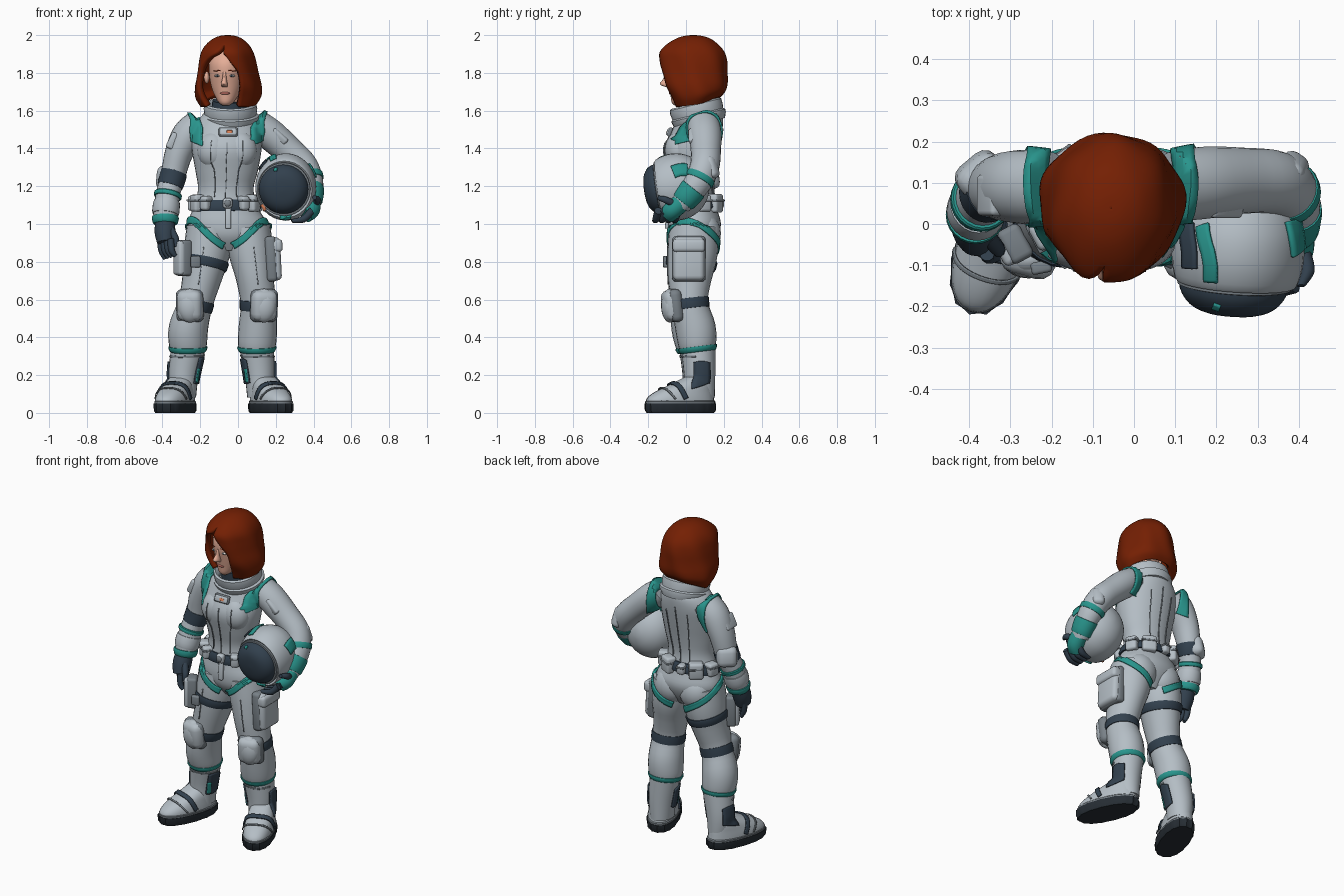
import bpy, bmesh, math
from mathutils import Vector, Matrix, Euler
from mathutils.bvhtree import BVHTree


def mat(name, r, g, b):
    m = bpy.data.materials.new(name)
    m.diffuse_color = (r, g, b, 1)
    return m


SUIT, TEAL = mat("suit grey", 0.46, 0.515, 0.56), mat("teal trim", 0.022, 0.30, 0.265)
NAVY, SOLE = mat("dark slate", 0.032, 0.052, 0.076), mat("sole black", 0.02, 0.027, 0.035)
SEAM, HAIR = mat("seam grey", 0.19, 0.22, 0.245), mat("red hair", 0.175, 0.014, 0.001)
SKIN, LIPS = mat("skin", 0.78, 0.42, 0.31), mat("lips", 0.48, 0.15, 0.12)
WHITE, MARK = mat("eye white", 0.75, 0.70, 0.66), mat("orange mark", 0.70, 0.22, 0.10)


def finish(name, bm, m, recalc=True):
    if recalc:
        bmesh.ops.recalc_face_normals(bm, faces=bm.faces)
    me = bpy.data.meshes.new(name)
    bm.to_mesh(me)
    bm.free()
    me.materials.append(m)
    ob = bpy.data.objects.new(name, me)
    bpy.context.collection.objects.link(ob)
    return ob


def sample(path, u):
    """Smooth interpolation through a list of tuples."""
    n = len(path)
    i = max(0, min(int(u), n - 2))
    f = u - i
    a, b, c, d = (path[max(0, min(n - 1, i + k))] for k in (-1, 0, 1, 2))
    return [q + 0.5 * f * (r - p + f * (2 * p - 5 * q + 4 * r - s + f * (3 * (q - r) + s - p)))
            for p, q, r, s in zip(a, b, c, d)]


def smooth(path, sub=4):
    return [sample(path, i / sub) for i in range((len(path) - 1) * sub + 1)]


def at_z(path, z):
    lo, hi = 0.0, len(path) - 1.0
    up = path[-1][2] > path[0][2]
    for _ in range(40):
        mid = (lo + hi) / 2
        if (sample(path, mid)[2] < z) == up:
            lo = mid
        else:
            hi = mid
    return lo


def loft(name, rings, m, axis=None, n=24, power=1.0, wave=0):
    """Skin elliptical rings (x, y, z, rx, ry) along their path."""
    bm = bmesh.new()
    rows = []
    for i, r in enumerate(rings):
        t = Vector(axis) if axis else Vector(rings[min(i + 1, len(rings) - 1)][:3]) - Vector(rings[max(i - 1, 0)][:3])
        t.normalize()
        u = Vector((1, 0, 0))
        u = (u - t * u.dot(t)).normalized()
        v = t.cross(u)
        row = []
        for k in range(n):
            a = 2 * math.pi * k / n
            w = 1 + wave * math.cos(n / 3 * a)
            c, s = (math.copysign(abs(q) ** power, q) * w for q in (math.cos(a), math.sin(a)))
            row.append(bm.verts.new(Vector(r[:3]) + u * c * r[3] + v * s * r[4]))
        rows.append(row)
    for p, q in zip(rows, rows[1:]):
        for k in range(n):
            bm.faces.new((p[k], p[(k + 1) % n], q[(k + 1) % n], q[k]))
    bm.faces.new(rows[0][::-1])
    bm.faces.new(rows[-1])
    return finish(name, bm, m)


def band(name, path, z0, z1, m, g=0.01):
    """Raised cuff around a lofted part between two heights."""
    u0, u1 = at_z(path, z0), at_z(path, z1)
    rings = []
    for f, k in ((0, -.005), (.02, g * .6), (.2, g), (.5, g), (.8, g), (.98, g * .6), (1, -.005)):
        r = sample(path, u0 + (u1 - u0) * f)
        rings.append(r[:3] + [r[3] + k, r[4] + k])
    return loft(name, rings, m, axis=Vector(rings[-1][:3]) - Vector(rings[0][:3]))


def ball(name, loc, size, m):
    bm = bmesh.new()
    bmesh.ops.create_uvsphere(bm, u_segments=20, v_segments=12, radius=1)
    bm.transform(Matrix.Translation(loc) @ Matrix.Diagonal((*size, 1)))
    return finish(name, bm, m)


def box(name, loc, size, m, rot=(0, 0, 0), bevel=0.015):
    bm = bmesh.new()
    bmesh.ops.create_cube(bm, size=1)
    bm.transform(Matrix.Diagonal((*size, 1)))
    bmesh.ops.bevel(bm, geom=bm.edges[:], offset=min(bevel, min(size) * .45), segments=3, profile=.5, affect='EDGES')
    bm.transform(Matrix.Translation(loc) @ Euler(rot).to_matrix().to_4x4())
    return finish(name, bm, m)


def surface(*objs):
    vs, fs = [], []
    for o in objs:
        k = len(vs)
        vs += [v.co.copy() for v in o.data.vertices]
        fs += [[i + k for i in p.vertices] for p in o.data.polygons]
    return BVHTree.FromPolygons(vs, fs)


def strap(name, pts, width, m, tree, h=0.006, centre=None):
    """Thin ribbon laid over a surface, cast towards a centre where parts overlap."""
    def place(p):
        if centre:
            d = (p - Vector(centre)).normalized()
            q, nrm, _, _ = tree.ray_cast(p + d * .08, -d)
            if q:
                return q, d
        return tree.find_nearest(p)[:2]
    line = [Vector(p) for p in smooth(pts, 6)]
    bm = bmesh.new()
    rows = []
    for i, p in enumerate(line):
        t = (line[min(i + 1, len(line) - 1)] - line[max(i - 1, 0)]).normalized()
        q, nrm = place(p)
        side = t.cross(nrm).normalized() * width
        row = []
        for k in range(5):
            a = q + side * (k / 4 - .5)
            a, n2 = (a, nrm) if width < .02 else place(a)
            row.append(bm.verts.new(a + n2 * h))
        rows.append(row)
    for a, b in zip(rows, rows[1:]):
        for k in range(4):
            bm.faces.new((a[k], a[k + 1], b[k + 1], b[k]))
    s = finish(name, bm, m).modifiers.new("thickness", 'SOLIDIFY')
    s.thickness, s.offset = 0.009 if width >= .02 else .006, 0


# Torso, bust and seat
torso_path = [(-.05, .04, .86, .07, .08), (-.05, .04, .93, .185, .125), (-.055, .045, 1.0, .21, .14),
              (-.065, .04, 1.08, .175, .125), (-.065, .035, 1.18, .147, .11), (-.06, .03, 1.28, .165, .125),
              (-.06, .03, 1.40, .185, .147), (-.06, .06, 1.5, .18, .133), (-.055, .075, 1.57, .14, .12),
              (-.045, .075, 1.6, .1, .095)]
torso = loft("torso", smooth(torso_path), SUIT, axis=(0, 0, 1), n=32)
extras = []
for s in (-1, 1):
    extras.append(ball("bust", (-.058 + s * .07, -.038, 1.39), (.09, .075, .1), SUIT))
    extras.append(ball("seat", (-.052 + s * .085, .095, .95), (.105, .09, .11), SUIT))

# Collar and neck
loft("collar", [(-.04, .075, 1.53, .13, .135), (-.04, .07, 1.56, .15, .145), (-.04, .065, 1.575, .15, .147),
                (-.04, .063, 1.582, .138, .138), (-.04, .055, 1.61, .142, .142), (-.04, .05, 1.632, .138, .14),
                (-.04, .049, 1.64, .128, .13), (-.04, .053, 1.625, .115, .115), (-.04, .06, 1.59, .1, .1)],
     SUIT, axis=(0, -.24, 1), n=32)
loft("inner_collar", [(-.045, .06, 1.58, .1, .1), (-.05, .04, 1.655, .085, .085)], NAVY, axis=(0, -.2, 1))
loft("neck", [(-.05, .05, 1.6, .065, .065), (-.055, .035, 1.72, .058, .062)], SKIN)

# Legs, boots and feet
legs = []
LEGS = {
    -1: [(-.15, .04, .98, .122, .13), (-.165, .035, .85, .123, .133), (-.19, .02, .72, .105, .117),
         (-.225, .01, .58, .092, .097), (-.262, .03, .45, .104, .107), (-.265, .045, .36, .1, .1), (-.265, .05, .32, .085, .085)],
    1: [(.05, .04, .98, .122, .13), (.068, .035, .85, .118, .133), (.088, .02, .72, .1, .117),
        (.108, .02, .58, .094, .097), (.105, .05, .45, .102, .107), (.1, .06, .36, .1, .1), (.1, .065, .32, .085, .085)]}
FEET = {-1: ((-.265, .055), (-.288, .065), (-.333, -.03), -.34), 1: ((.1, .065), (.115, .072), (.174, -.03), .4)}
for s in (-1, 1):
    path = LEGS[s]
    legs.append(loft("leg", smooth(path), SUIT))
    band("shin_ring", path, .352, .322, TEAL, .008)
    band("knee_strap", path, .605, .55, NAVY, .006)
    top, low, mid, turn = FEET[s]
    boot = loft("boot_shaft", smooth([(*top, .335, .09, .09), (*low, .2, .08, .083), (*low, .08, .066, .08)]), SUIT)
    F = Matrix.Translation((mid[0], mid[1], 0)) @ Matrix.Rotation(turn, 4, 'Z')
    sole = loft("sole", [(0, 0, 0, .083, .185), (0, 0, .012, .09, .195), (0, 0, .05, .091, .197)], SOLE,
                axis=(0, 0, 1), n=48, power=.88, wave=.02)
    shoe = loft("shoe", smooth([(0, 0, .04, .086, .19), (0, 0, .075, .085, .186), (0, .02, .11, .08, .162),
                                (0, .06, .15, .072, .114), (0, .095, .19, .055, .062)]), SUIT, axis=(0, 0, 1), n=32, power=.89)
    toe = loft("toe_rim", [(0, 0, .048, .088, .193), (0, 0, .06, .089, .193), (0, 0, .066, .084, .186)], SEAM,
               axis=(0, 0, 1), n=32, power=.87)
    for o in (sole, shoe, toe):
        o.data.transform(F)
    ft, bt = surface(shoe), surface(boot, shoe)
    for name, fy, fz, w, m in (("foot_strap", -.035, .14, .026, NAVY), ("toe_seam", -.095, .115, .01, SEAM)):
        strap(name, [F @ Vector(p) for p in ((-.1, fy + .03, .075), (-.06, fy, fz), (0, fy - .01, fz + .01),
                                             (.06, fy, fz), (.1, fy + .03, .075))], w, m, ft)
    for d in (-1, 1):
        py = .09 if d == s else .04
        strap("boot_panel", [(low[0] + d * .1, py, .29), (low[0] + d * .1, py, .21), (low[0] + d * .1, py, .135)], .095,
              NAVY, bt, centre=(low[0], .075, .21))
    strap("boot_panel_trim", [(low[0] - s * .09, .0, .24), (low[0] - s * .09, -.0, .15)], .02, TEAL, bt, .009,
          centre=(low[0], .075, .2))
    strap("boot_seam", [(top[0] - .1, .05, .3), (top[0], -.06, .295), (top[0] + .1, .05, .3)], .01, SEAM, bt, .002)
    # Rounded knee pad
    kx = path[3][0] + s * .03
    box("knee_pad", (kx, -.078, .568), (.138, .09, .165), SUIT, (.12, 0, s * .25), .04)
    ball("knee_pad_dome", (kx, -.085, .568), (.066, .047, .09), SUIT)
    box("knee_pad_rim", (kx, -.062, .568), (.148, .07, .175), SEAM, (.12, 0, s * .25), .031)
    strap("leg_seam", [(path[1][0] + s * .02, -.12, .88), (path[2][0] + s * .02, -.1, .68)], .004, SEAM, surface(legs[-1]), .002)

# Hip trim loops
hips = surface(torso, *legs, *extras)
for s in (-1, 1):
    strap("hip_trim", [(-.052 + s * x, y, z) for x, y, z in (
        (.003, -.1, .868), (.09, -.1, .93), (.19, -.05, 1.025), (.225, .04, 1.015), (.2, .14, .95),
        (.11, .19, .88), (.03, .17, .83))], .034, TEAL, hips, centre=(-.052 + s * .1, .04, .94))

# Thigh gear
band("thigh_strap", LEGS[-1], .815, .765, NAVY, .008)
box("thigh_holster", (-.298, -.055, .82), (.07, .08, .18), SUIT, (0, 0, .5))
box("holster_edge", (-.288, -.048, .82), (.06, .09, .19), SEAM, (0, 0, .5))
box("holster_clip", (-.225, -.105, .80), (.05, .03, .06), SEAM, (0, 0, .2), .008)
box("thigh_pocket", (.19, .015, .815), (.075, .165, .23), SUIT, (0, -.05, 0), .025)
box("pocket_flap", (.198, .015, .885), (.075, .172, .07), SUIT, (0, -.05, 0), .02)
box("pocket_edge", (.175, .015, .815), (.06, .178, .24), SEAM, (0, -.05, 0), .02)

# Belt with pouches all the way round
band("belt", torso_path, 1.075, 1.135, NAVY, .014)
for deg, w, h in ((-152, .07, .09), (-127, .05, .075), (-57, .05, .075), (-33, .07, .09),
                  (25, .07, .09), (62, .085, .1), (98, .05, .06), (128, .085, .1), (165, .07, .08)):
    a = math.radians(deg)
    p = (-.065 + .17 * math.cos(a), .038 + .13 * math.sin(a), 1.11)
    box("belt_pouch", p, (.065, w, h), SUIT, (0, 0, a))
    box("pouch_flap", (p[0], p[1], 1.125), (.071, w + .005, .012), SEAM, (0, 0, a), .004)
box("buckle", (-.055, -.095, 1.11), (.05, .04, .055), SUIT)
ball("buckle_centre", (-.055, -.113, 1.11), (.018, .01, .018), SEAM)
box("belt_tab", (-.052, -.097, 1.03), (.03, .02, .11), SUIT, (-.1, 0, 0), .006)

# Arms
ARM_R = [(-.205, .09, 1.535, .075, .085), (-.265, .09, 1.47, .085, .09), (-.315, .09, 1.37, .074, .083),
         (-.345, .085, 1.25, .065, .07), (-.37, .06, 1.16, .064, .068), (-.383, .03, 1.06, .066, .068), (-.385, .015, 1.0, .055, .055)]
ARM_L = [(.095, .09, 1.535, .075, .085), (.17, .1, 1.475, .083, .088), (.265, .105, 1.39, .078, .08),
         (.345, .1, 1.31, .076, .077), (.383, .065, 1.225, .068, .073), (.388, .0, 1.14, .058, .064), (.383, -.03, 1.1, .05, .055)]
arm_r = loft("right_arm", smooth(ARM_R), SUIT)
arm_l = loft("left_arm", smooth(ARM_L), SUIT)
band("elbow_band", ARM_R, 1.275, 1.2, NAVY, .006)
band("forearm_ring", ARM_R, 1.165, 1.14, TEAL)
band("cuff", ARM_R, 1.12, 1.05, SUIT, .006)
band("wrist_ring", ARM_R, 1.04, 1.0, TEAL)
band("forearm_ring", ARM_L, 1.255, 1.225, TEAL, .006)
band("gauntlet", ARM_L, 1.19, 1.115, TEAL, .006)
box("shoulder_patch", (-.345, .07, 1.44), (.045, .1, .09), SUIT, (0, .45, 0), .012)
box("shoulder_patch", (.225, .06, 1.47), (.1, .09, .04), SUIT, (.3, .75, 0), .012)
box("elbow_pad", (.383, .135, 1.3), (.07, .06, .12), SUIT, (.3, 0, -.6), .025)
box("elbow_pad", (-.372, .118, 1.245), (.12, .09, .125), SUIT, (.15, 0, .7), .035)

# Gloves
loft("right_glove", smooth([(-.385, .015, 1.02, .05, .05), (-.387, -.01, .96, .055, .055), (-.383, -.03, .9, .045, .05)]), NAVY)
for k in range(4):
    x, y = -.41 + k * .018, .0 - k * .024
    loft("right_finger", smooth([(x, y, .92, .018, .018), (x + .005, y - .008, .86, .017, .017),
                                 (x + .025, y - .008, .815 + .005 * k, .011, .011)]), NAVY, n=10)
loft("right_thumb", smooth([(-.355, -.03, .97, .02, .02), (-.33, -.06, .92, .018, .018), (-.33, -.07, .88, .011, .011)]), NAVY, n=10)
loft("left_glove", smooth([(.388, -.02, 1.12, .05, .052), (.383, -.07, 1.075, .05, .05), (.36, -.1, 1.045, .035, .045)]), TEAL)
for k in range(4):
    y = -.045 - k * .034
    loft("left_finger", smooth([(.39, y, 1.07, .021, .021), (.345, y - .012, 1.025, .019, .019), (.285, y - .02, 1.015, .012, .012)]),
         NAVY, axis=(-.8, -.2, -.5), n=10)
loft("left_thumb", smooth([(.41, -.07, 1.11, .02, .02), (.42, -.115, 1.13, .018, .018), (.405, -.15, 1.14, .011, .011)]),
     NAVY, axis=(0, -1, .3), n=10)

# Shoulder straps, seams and chest plate
upper = surface(torso, arm_r, arm_l, *extras)
for s in (-1, 1):
    strap("shoulder_strap", [(-.057 + s * x, y, z) for x, y, z in (
        (.178, -.07, 1.42), (.172, -.06, 1.5), (.17, .0, 1.58), (.18, .09, 1.61), (.175, .18, 1.55),
        (.172, .2, 1.47), (.175, .18, 1.38))], .054, TEAL, upper, centre=(-.057 + s * .168, .075, 1.45))
    for y0, y1 in ((-.15, -.12), (.22, .2)):
        strap("torso_seam", [(-.057 + s * .09, y0, 1.46), (-.062 + s * .09, y0, 1.3), (-.065 + s * .07, y1, 1.15)],
              .004, SEAM, upper, .002)
strap("front_zip", [(-.055, -.15, 1.45), (-.06, -.13, 1.3), (-.062, -.12, 1.14)], .005, SEAM, upper, .002)
strap("back_seam", [(-.055, .24, 1.5), (-.06, .2, 1.3), (-.062, .2, 1.14)], .005, SEAM, upper, .002)
box("chest_plate_rim", (-.052, -.085, 1.487), (.1, .02, .05), SEAM, (-.35, 0, 0), .008)
box("chest_plate", (-.052, -.091, 1.487), (.088, .022, .038), SUIT, (-.35, 0, 0), .008)
box("chest_mark", (-.045, -.0985, 1.488), (.03, .009, .016), MARK, (-.35, 0, 0), .002)

# Helmet held under the left arm, tipped a little downwards
shell = loft("helmet_shell", smooth([(.255, y, 1.2, a, b) for y, a, b in (
    (-.125, .13, .13), (-.145, .145, .152), (-.11, .157, .17), (-.06, .161, .178), (0, .155, .17),
    (.06, .128, .138), (.1, .085, .09), (.12, .035, .038), (.124, .005, .005))], 3), SUIT, axis=(0, 1, 0), n=32)
rim = loft("visor_rim", [(.252, -.125, 1.202, .139, .142), (.252, -.152, 1.202, .139, .142), (.252, -.154, 1.202, .132, .134)],
           SEAM, axis=(0, 1, 0), n=32)
visor = loft("visor", smooth([(.25, y, 1.203, a, a) for y, a in (
    (-.12, .13), (-.165, .13), (-.2, .105), (-.218, .065), (-.224, .005))], 3), NAVY, axis=(0, -1, 0), n=32)
hp = Vector((.255, -.03, 1.2))
tip = (Matrix.Translation(hp) @ Matrix.Rotation(-.07, 4, 'Z') @ Matrix.Rotation(.15, 4, 'X') @ Matrix.Translation(-hp))
for o in (shell, rim, visor):
    o.data.transform(tip)
ht = surface(shell)
strap("helmet_stripe", [(.18, -.15, 1.36), (.175, -.08, 1.37), (.16, .0, 1.35)], .035, TEAL, ht)
strap("helmet_stripe", [(.13, -.11, 1.32), (.12, -.06, 1.33), (.12, .0, 1.31)], .05, NAVY, ht)
strap("helmet_side", [(.41, -.07, 1.28), (.4, -.03, 1.29), (.39, .01, 1.29)], .07, TEAL, ht)
strap("chin_mark", [(.22, -.165, 1.04), (.28, -.165, 1.03)], .025, TEAL, ht)
strap("helmet_mark", [(.13, -.16, 1.1), (.15, -.16, 1.075)], .02, MARK, ht)
strap("visor_glint", [(.19, -.2, 1.29), (.21, -.2, 1.285)], .02, TEAL, surface(visor), .002)

# Head and face, turned slightly to one side
head = [loft("head", smooth([(0, -.085, 1.628, .018, .015), (0, -.07, 1.645, .04, .045), (0, -.045, 1.69, .068, .077),
                             (0, -.03, 1.74, .086, .102), (0, -.02, 1.8, .095, .124), (0, -.015, 1.86, .095, .125),
                             (0, 0, 1.92, .075, .1)]), SKIN, axis=(0, 0, 1)),
        loft("nose", smooth([(0, -.135, 1.805, .009, .012), (0, -.142, 1.77, .011, .017), (0, -.148, 1.74, .018, .03),
                             (0, -.13, 1.725, .014, .015)]), SKIN, axis=(0, 0, 1), n=12),
        ball("mouth", (0, -.117, 1.692), (.026, .012, .008), LIPS)]
for s in (-1, 1):
    head += [ball("eye", (s * .038, -.127, 1.785), (.017, .012, .007), WHITE),
             ball("iris", (s * .038, -.136, 1.785), (.006, .004, .006), NAVY),
             box("eyebrow", (s * .04, -.132, 1.811), (.04, .01, .005), HAIR, (0, s * .1, s * .3), .002),
             ball("ear", (s * .108, -.025, 1.775), (.014, .022, .032), SKIN)]

# Hair shell: rows of z, centre y, rx, ry, left and right face opening in degrees
bm = bmesh.new()
rows = []
for z, cy, rx, ry, l, r in smooth([(2.0, .0, .001, .001, 0, 0), (1.997, 0, .035, .04, 0, 0), (1.982, 0, .075, .09, 0, 0),
                                   (1.95, -.005, .113, .138, 0, 0), (1.91, -.008, .137, .172, 14, 0), (1.86, -.002, .15, .18, 44, 13),
                                   (1.8, .003, .161, .178, 58, 29), (1.73, .012, .176, .17, 57, 30), (1.67, .025, .174, .148, 48, 27),
                                   (1.62, .025, .145, .125, 44, 28)]):
    row = []
    for k in range(49):
        a = math.radians(max(r, 0) + (360 - max(r, 0) - max(l, 0)) * k / 48)
        w = 1 + .02 * math.sin(7 * a + z * 12) * min(1, (2 - z) * 8)
        lift = max(0, -math.cos(a)) * max(0, 1.76 - z) * .4
        row.append(bm.verts.new((math.sin(a) * rx * w, cy - math.cos(a) * ry * w, z + lift)))
    rows.append(row)
for p, q in zip(rows, rows[1:]):
    for k in range(48):
        bm.faces.new((p[k], q[k], q[k + 1], p[k + 1]))
bmesh.ops.remove_doubles(bm, verts=bm.verts, dist=.0012)
hair = finish("hair", bm, HAIR, False)
th = hair.modifiers.new("thickness", 'SOLIDIFY')
th.thickness, th.offset = .03, -1
turn = Matrix.Translation((-.055, .038, 0)) @ Matrix.Rotation(-.12, 4, 'Z')
for o in head + [hair]:
    o.data.transform(turn)

# Smooth shading with crisp edges
for o in bpy.context.collection.objects:
    o.select_set(True)
    bpy.context.view_layer.objects.active = o
bpy.ops.object.shade_smooth_by_angle(angle=math.radians(40))
